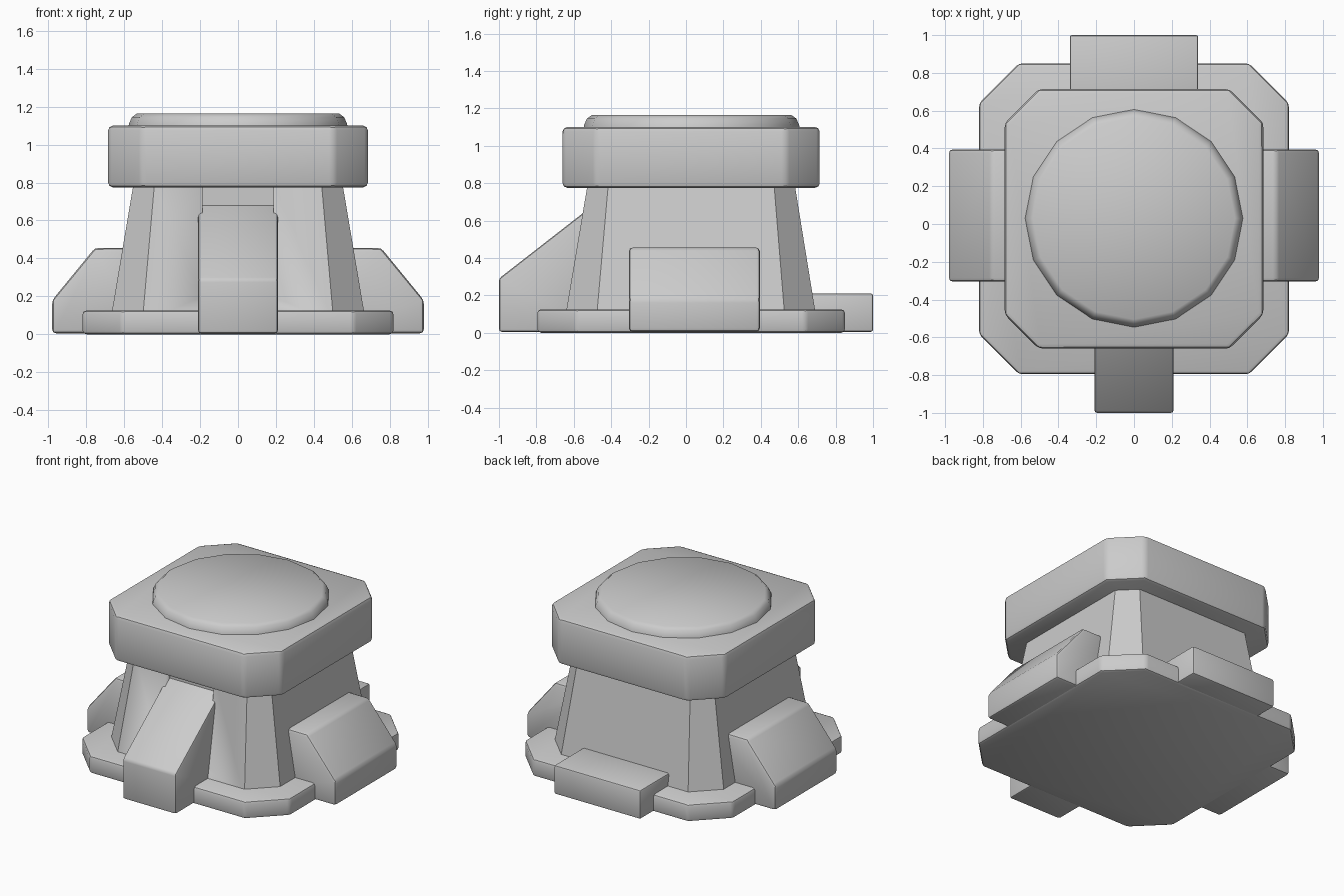
import bpy, bmesh
from math import radians, cos, sin, pi

if "Cube" in bpy.data.objects:
    bpy.data.objects.remove(bpy.data.objects["Cube"])


def make(name, rings, bevel=0.0, angle=35):
    """Solid lofted through equal-length rings of 3D points, capped at both ends."""
    bm = bmesh.new()
    loops = [[bm.verts.new(p) for p in ring] for ring in rings]
    n = len(loops[0])
    for a, b in zip(loops, loops[1:]):
        for i in range(n):
            j = (i + 1) % n
            bm.faces.new((a[i], a[j], b[j], b[i]))
    bm.faces.new(loops[0][::-1])
    bm.faces.new(loops[-1])
    bmesh.ops.recalc_face_normals(bm, faces=bm.faces)
    mesh = bpy.data.meshes.new(name)
    bm.to_mesh(mesh)
    bm.free()
    ob = bpy.data.objects.new(name, mesh)
    bpy.context.collection.objects.link(ob)
    bpy.ops.object.select_all(action='DESELECT')
    ob.select_set(True)
    bpy.context.view_layer.objects.active = ob
    if bevel:
        mod = ob.modifiers.new("edge_bevel", 'BEVEL')
        mod.width = bevel
        mod.segments = 2
        mod.limit_method = 'ANGLE'
        mod.angle_limit = radians(30)
        bpy.ops.object.modifier_apply(modifier=mod.name)
    bpy.ops.object.shade_smooth_by_angle(angle=radians(angle))
    return ob


def octagon(x, y0, y1, c, z):
    """Rectangle with cut corners at height z."""
    return [(x - c, y0, z), (x, y0 + c, z), (x, y1 - c, z), (x - c, y1, z),
            (c - x, y1, z), (-x, y1 - c, z), (-x, y0 + c, z), (c - x, y0, z)]


def circle(r, z, n=16):
    return [(r * cos(2 * pi * i / n), 0.03 + r * sin(2 * pi * i / n), z)
            for i in range(n)]


# Base plate
make("base_plate", [octagon(0.82, -0.795, 0.85, 0.21, 0),
                    octagon(0.82, -0.795, 0.85, 0.21, 0.125)], 0.02)

# Tapered tower with a shallow groove above the front ramp
tower = make("tower", [octagon(0.675, -0.65, 0.70, 0.17, 0.06),
                       octagon(0.55, -0.525, 0.58, 0.11, 0.80)])
groove = [(-0.187, 0.187)[i] for i in (0, 1)]
cutter = make("groove_cutter", [[(x, -0.9, 0.2), (x, -0.5, 0.2),
                                 (x, -0.5, 0.79), (x, -0.9, 0.79)] for x in groove])
cutter.hide_render = True
cut = tower.modifiers.new("groove", 'BOOLEAN')
cut.object = cutter
cut.solver = 'EXACT'
bpy.context.view_layer.objects.active = tower
bpy.ops.object.modifier_apply(modifier=cut.name)
bpy.data.objects.remove(cutter)

# Cap block and the raised disc on it
make("cap_block", [octagon(0.685, -0.66, 0.715, 0.18, 0.775),
                   octagon(0.685, -0.66, 0.715, 0.18, 1.10)], 0.025)
make("cap_disc", [circle(0.58, 1.08), circle(0.575, 1.11),
                  circle(0.56, 1.145), circle(0.535, 1.163)], 0, 50)

# Sloped buttresses on both sides
side_profile = [(0.50, 0.005), (0.98, 0.005), (0.98, 0.18), (0.755, 0.455), (0.50, 0.455)]
for side, s in (("right", 1), ("left", -1)):
    make(side + "_buttress",
         [[(s * x, y, z) for x, z in side_profile] for y in (-0.305, 0.395)], 0.02)

# Front ramp
ramp_profile = [(-0.48, 0.005), (-1.0, 0.005), (-1.0, 0.29), (-0.48, 0.695)]
make("front_ramp", [[(x, y, z) for y, z in ramp_profile] for x in (-0.21, 0.21)], 0.015)

# Low back step
make("back_step", [[(x, 0.55, 0.005), (x, 1.0, 0.005), (x, 1.0, 0.21), (x, 0.55, 0.21)]
                   for x in (-0.34, 0.34)], 0.012)
